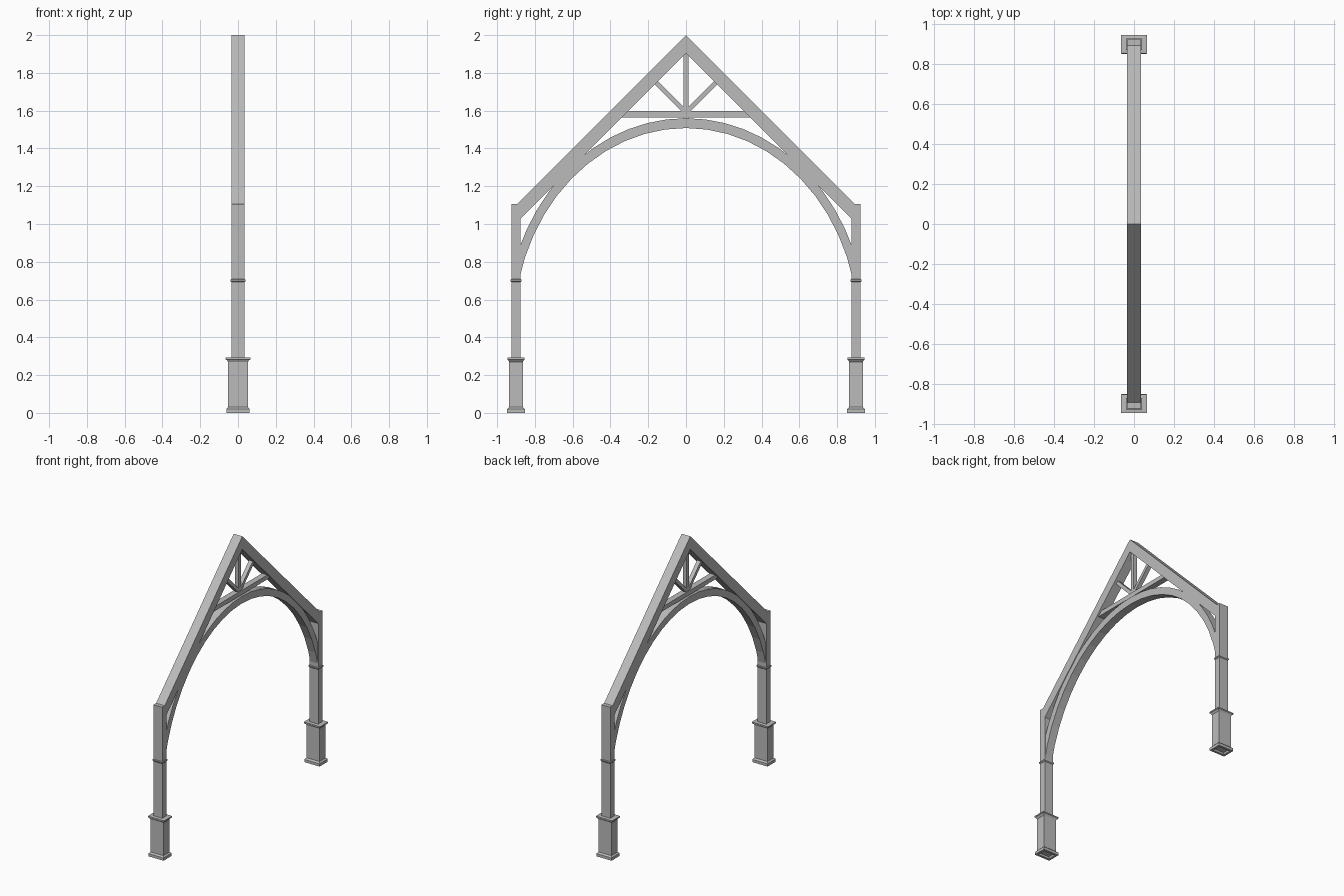
import bpy, bmesh, math

cube = bpy.data.objects.get("Cube")
if cube:
    bpy.data.objects.remove(cube)

grey = bpy.data.materials.new("plain grey")
grey.use_nodes = True
grey.diffuse_color = (0.5, 0.5, 0.5, 1)
grey.node_tree.nodes["Principled BSDF"].inputs["Base Color"].default_value = grey.diffuse_color


def finish(bm, name):
    bmesh.ops.recalc_face_normals(bm, faces=bm.faces)
    mesh = bpy.data.meshes.new(name)
    bm.to_mesh(mesh)
    bm.free()
    mesh.materials.append(grey)
    obj = bpy.data.objects.new(name, mesh)
    bpy.context.collection.objects.link(obj)
    return obj


def slab(name, outline, half):
    """Extrude a (y, z) outline to a slab of the given half width in x."""
    bm = bmesh.new()
    face = bm.faces.new([bm.verts.new((-half, y, z)) for y, z in outline])
    out = bmesh.ops.extrude_face_region(bm, geom=[face])
    verts = [v for v in out["geom"] if isinstance(v, bmesh.types.BMVert)]
    bmesh.ops.translate(bm, verts=verts, vec=(2 * half, 0, 0))
    return finish(bm, name)


def stack(name, y0, profile):
    """Join rectangles (z, half x, half y) into a moulded block."""
    bm = bmesh.new()
    rings = [[bm.verts.new((sx * hx, y0 + sy * hy, z))
              for sx, sy in ((-1, -1), (1, -1), (1, 1), (-1, 1))]
             for z, hx, hy in profile]
    for a, b in zip(rings, rings[1:]):
        for i in range(4):
            j = (i + 1) % 4
            bm.faces.new((a[i], a[j], b[j], b[i]))
    bm.faces.new(rings[0])
    bm.faces.new(rings[-1])
    return finish(bm, name)


def strut(name, start, end, width, half):
    """Straight bar between two (y, z) points."""
    (y1, z1), (y2, z2) = start, end
    length = math.hypot(y2 - y1, z2 - z1)
    ny, nz = -(z2 - z1) / length * width / 2, (y2 - y1) / length * width / 2
    return slab(name, [(y1 + ny, z1 + nz), (y2 + ny, z2 + nz),
                       (y2 - ny, z2 - nz), (y1 - ny, z1 - nz)], half)


APEX, EAVE, WIDE = 2.0, 1.105, 0.035

for side, s in (("front", -1), ("back", 1)):
    y = s * 0.9
    # Pedestal with recessed underside, plinth and flared cap
    stack(side + "_pedestal", y, [
        (0.015, 0.045, 0.03), (0, 0.045, 0.03), (0, 0.062, 0.047),
        (0.02, 0.062, 0.047), (0.03, 0.052, 0.036), (0.27, 0.052, 0.036),
        (0.28, 0.06, 0.042), (0.283, 0.066, 0.046), (0.292, 0.066, 0.046),
        (0.294, 0.04, 0.028)])
    # Post and its thin neck band
    stack(side + "_post", y, [(0.29, WIDE, 0.024), (EAVE, WIDE, 0.024)])
    stack(side + "_neck_band", y, [
        (0.692, WIDE, 0.024), (0.698, 0.041, 0.029),
        (0.706, 0.041, 0.029), (0.708, WIDE, 0.024)])
    # Rafter, plumb cut at the ridge and the post
    slab(side + "_rafter", [(0, APEX), (s * 0.895, EAVE),
                            (s * 0.895, EAVE - 0.095), (0, APEX - 0.095)], WIDE)
    # Diagonal web
    strut(side + "_web", (0, 1.59), (s * 0.165, 1.755), 0.025, 0.015)

# Tie beam and king post
slab("tie_beam", [(-0.35, 1.565), (0.35, 1.565), (0.318, 1.597), (-0.318, 1.597)], 0.022)
strut("king_post", (0, 1.55), (0, 1.92), 0.026, 0.015)


# Curved brace, with both ends let into the posts
def arc(a, b, reach=0.885, steps=22):
    end = math.asin(reach / a)
    angles = [end * (2 * i / steps - 1) for i in range(steps + 1)]
    return [(a * math.sin(t), 0.45 + b * math.cos(t)) for t in angles]


outer, inner = arc(0.955, 1.11), arc(0.911, 1.058)
slab("arched_brace", outer + inner[::-1], 0.03)
